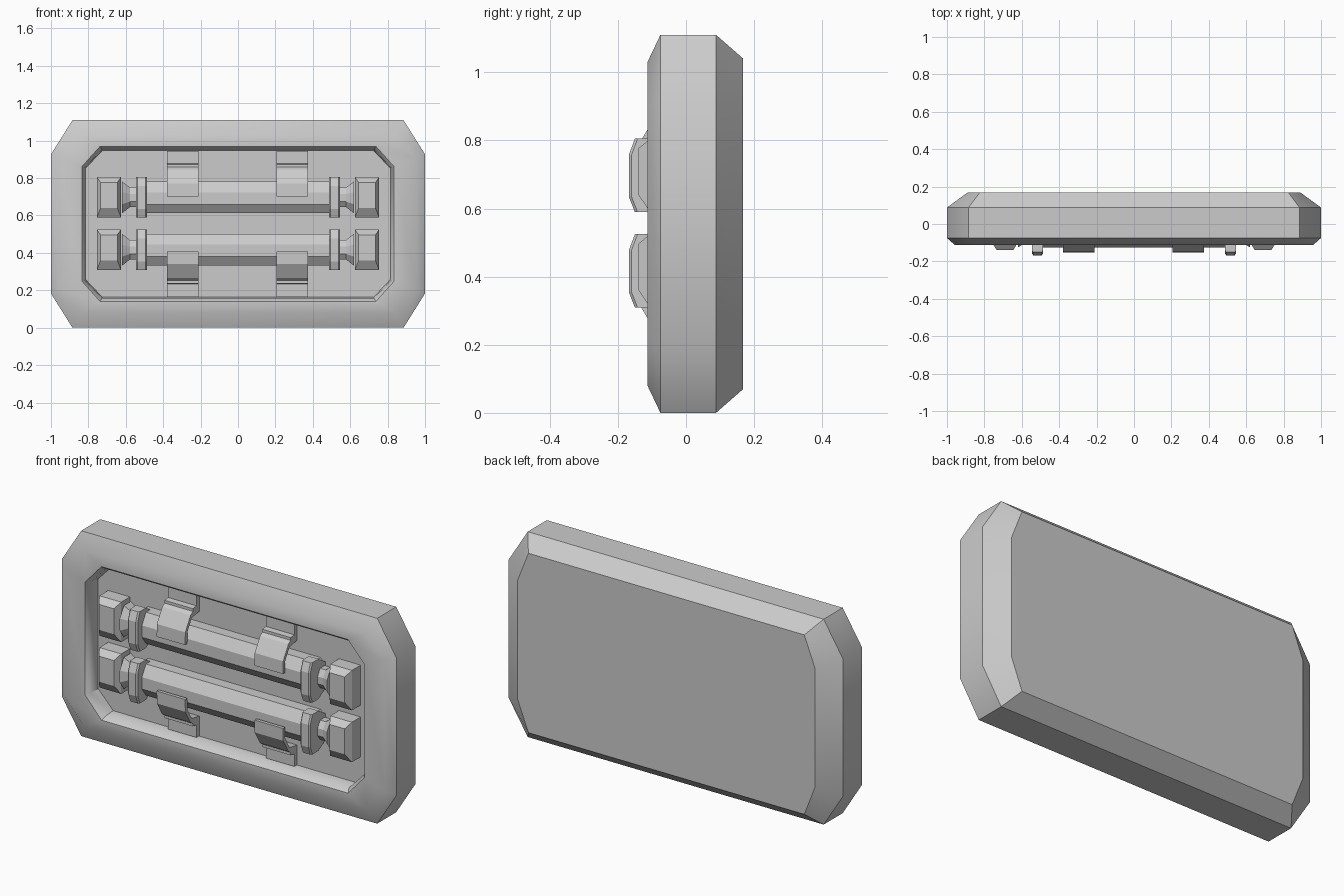
import bpy, bmesh, math

if "Cube" in bpy.data.objects:
    bpy.data.objects.remove(bpy.data.objects["Cube"])

FLOOR = -0.03    # depth of the recess floor
MID = 0.555      # height of the mirror line for the clips


def loft(name, rings, smooth=False):
    """Skin a list of equal-length point loops and cap both ends."""
    bm = bmesh.new()
    loops = [[bm.verts.new(p) for p in r] for r in rings]
    n = len(loops[0])
    for a, b in zip(loops, loops[1:]):
        for i in range(n):
            j = (i + 1) % n
            bm.faces.new((a[i], a[j], b[j], b[i]))
    bm.faces.new(loops[0][::-1])
    bm.faces.new(loops[-1])
    bmesh.ops.recalc_face_normals(bm, faces=bm.faces)
    me = bpy.data.meshes.new(name)
    bm.to_mesh(me)
    bm.free()
    ob = bpy.data.objects.new(name, me)
    bpy.context.collection.objects.link(ob)
    if smooth:
        bpy.ops.object.select_all(action='DESELECT')
        ob.select_set(True)
        bpy.context.view_layer.objects.active = ob
        bpy.ops.object.shade_smooth_by_angle(angle=math.radians(35))
    return ob


def octagon(y, hx, hz, cx, cz):
    """Corner-cut rectangle facing -y; cx, cz are where the corner cuts start."""
    q = [(hx, cz), (cx, hz), (-cx, hz), (-hx, cz),
         (-hx, -cz), (-cx, -hz), (cx, -hz), (hx, -cz)]
    return [(x, y, MID + z) for x, z in q]


# Housing: back plate, bevelled sides, front rim and recess
loft("housing", [
    octagon(0.168, 0.89, 0.485, 0.825, 0.32),
    octagon(0.088, 1.0, 0.555, 0.885, 0.372),
    octagon(-0.075, 1.0, 0.555, 0.885, 0.372),
    octagon(-0.113, 0.957, 0.475, 0.84, 0.35),
    octagon(-0.113, 0.835, 0.415, 0.737, 0.306),
    octagon(-0.09, 0.82, 0.397, 0.727, 0.299),
    octagon(FLOOR, 0.815, 0.392, 0.725, 0.297),
], smooth=True)


def bar_section(x, s, zc):
    """Octagonal bar cross-section scaled about its axis."""
    q = [(-0.07, -0.037), (-0.07, 0.027), (-0.035, 0.085), (0.03, 0.085),
         (0.06, 0.03), (0.06, -0.03), (0.03, -0.085), (-0.035, -0.085)]
    return [(x, -0.055 + y * s, zc + z * s) for y, z in q]


def collar_section(x, zc, s):
    q = [(-0.168, -0.062), (-0.168, 0.06), (-0.15, 0.108), (-0.09, 0.108),
         (FLOOR, 0.07), (FLOOR, -0.07), (-0.09, -0.108), (-0.15, -0.108)]
    return [(x, y + (s if y < -0.1 else 0), zc + z) for y, z in q]


def block_ring(y, x0, x1, z0, z1):
    return [(x0, y, z0), (x1, y, z0), (x1, y, z1), (x0, y, z1)]


for tag, zc in (("upper", 0.697), ("lower", 0.417)):
    # Long bar with pinched, flared ends
    ends = [(0.62, 1.0), (0.578, 0.62), (0.54, 0.62), (0.515, 1.0)]
    secs = ends + [(-x, s) for x, s in reversed(ends)]
    loft(tag + "_bar", [bar_section(x, s, zc) for x, s in secs])
    for side, sx in (("left", -1), ("right", 1)):
        # Thin collar round the bar
        loft(f"{tag}_{side}_collar", [
            collar_section(sx * 0.487, zc, 0.008),
            collar_section(sx * 0.494, zc, 0),
            collar_section(sx * 0.538, zc, 0),
            collar_section(sx * 0.545, zc, 0.008)])
        # End block with tapered front
        loft(f"{tag}_{side}_end_block", [
            block_ring(FLOOR, sx * 0.625, sx * 0.755, zc - 0.108, zc + 0.108),
            block_ring(-0.105, sx * 0.625, sx * 0.755, zc - 0.108, zc + 0.108),
            block_ring(-0.139, sx * 0.645, sx * 0.735, zc - 0.058, zc + 0.08)])

# Spring clips: side profile (y, height above the mirror line), swept across x
clip = [(FLOOR + 0.01, 0.39), (-0.055, 0.39), (-0.055, 0.322), (-0.085, 0.318),
        (-0.085, 0.303), (-0.105, 0.29), (-0.15, 0.215), (-0.152, 0.147),
        (-0.134, 0.147), (-0.132, 0.21), (-0.095, 0.272), (FLOOR + 0.01, 0.285)]
for tag, sz in (("upper", 1), ("lower", -1)):
    for side, xc in (("left", -0.295), ("right", 0.29)):
        loft(f"{tag}_{side}_clip",
             [[(xc + d, y, MID + sz * z) for y, z in clip] for d in (-0.085, 0.085)])
